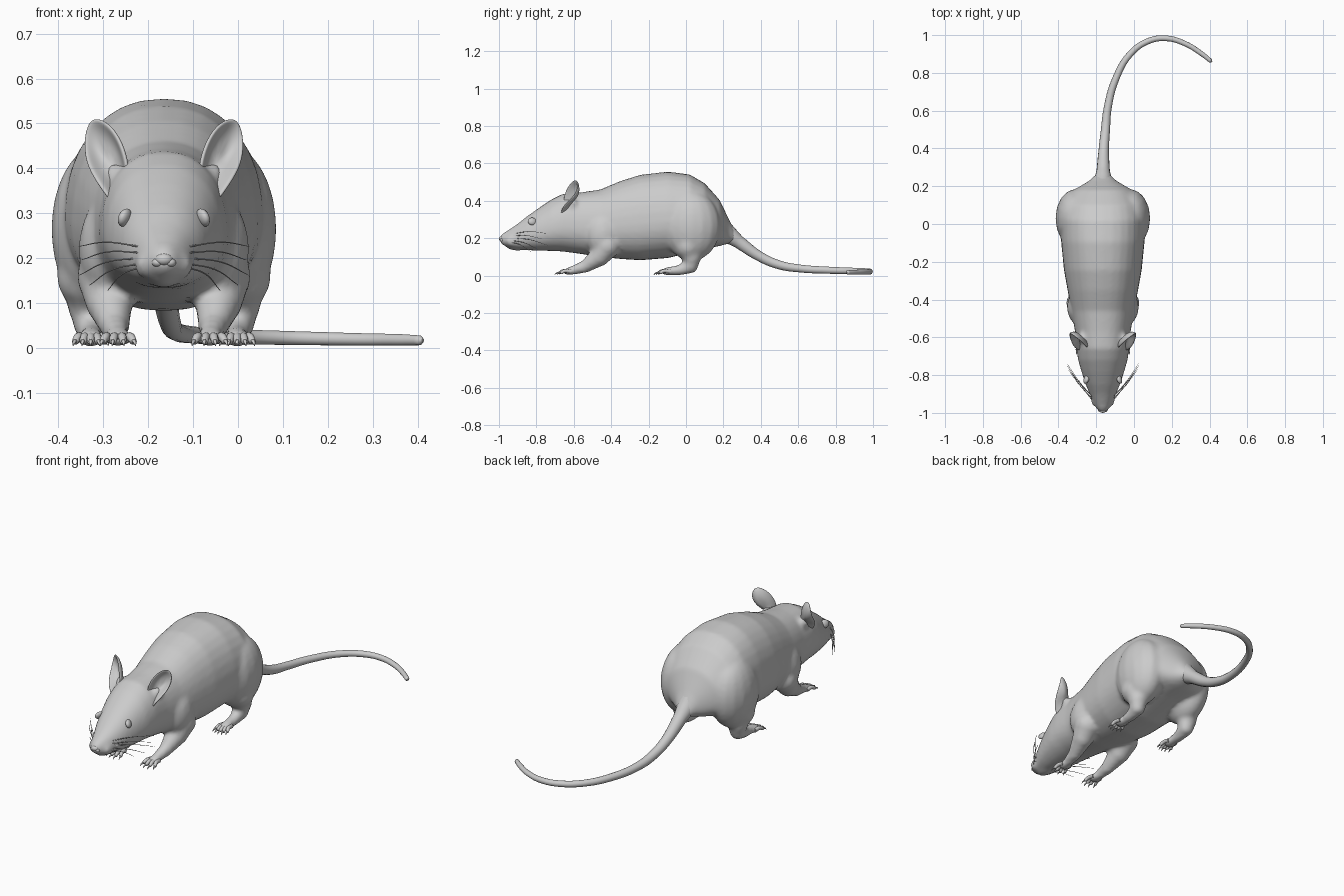
import bpy, bmesh, math
from mathutils import Vector

if "Cube" in bpy.data.objects:
    bpy.data.objects.remove(bpy.data.objects["Cube"])

CX = -0.165  # body centre line (the tail swings to +x)


def make_object(name, bm):
    me = bpy.data.meshes.new(name)
    bm.to_mesh(me)
    bm.free()
    for p in me.polygons:
        p.use_smooth = True
    ob = bpy.data.objects.new(name, me)
    bpy.context.collection.objects.link(ob)
    return ob


def loft(bm, rings):
    """Closed skin over rings of points, with outward normals."""
    vs = [[bm.verts.new(p) for p in r] for r in rings]
    n = len(vs[0])
    faces = [bm.faces.new((a[i], a[(i + 1) % n], b[(i + 1) % n], b[i]))
             for a, b in zip(vs, vs[1:]) for i in range(n)]
    faces += [bm.faces.new(vs[0]), bm.faces.new(vs[-1])]
    bmesh.ops.recalc_face_normals(bm, faces=faces)


def circle(n=16):
    return [(math.cos(2 * math.pi * i / n), math.sin(2 * math.pi * i / n)) for i in range(n)]


def ball(bm, loc, radii, stacks=9):
    rings = []
    for k in range(stacks + 1):
        a = math.pi * (0.03 + 0.94 * k / stacks)
        rings.append([(loc[0] + radii[0] * c * math.sin(a), loc[1] + radii[1] * s * math.sin(a),
                       loc[2] + radii[2] * math.cos(a)) for c, s in circle()])
    loft(bm, rings)


def limb(bm, pts):
    """Balls at the (x, y, z, radius) joints with cones between them."""
    for x, y, z, r in pts:
        ball(bm, (x, y, z), (r, r, r))
    for a, b in zip(pts, pts[1:]):
        d = (Vector(b[:3]) - Vector(a[:3])).normalized()
        u = d.cross(Vector((1, 0, 0))).normalized()
        v = d.cross(u)
        loft(bm, [[Vector(p[:3]) + (u * c + v * s) * p[3] for c, s in circle()] for p in (a, b)])


def tubes(name, paths, res=4):
    """Tapered round curves through (x, y, z, radius) points."""
    cu = bpy.data.curves.new(name, 'CURVE')
    cu.dimensions = '3D'
    cu.bevel_depth = 1.0
    cu.bevel_resolution = res
    cu.resolution_u = 6
    cu.use_fill_caps = True
    for path in paths:
        sp = cu.splines.new('BEZIER')
        sp.bezier_points.add(len(path) - 1)
        for bp, (x, y, z, r) in zip(sp.bezier_points, path):
            bp.co = (x, y, z)
            bp.radius = r
            bp.handle_left_type = bp.handle_right_type = 'AUTO'
    ob = bpy.data.objects.new(name, cu)
    bpy.context.collection.objects.link(ob)


def mx(s, pts):
    """Place points given as offsets from the centre line on side s."""
    return [(CX + s * p[0], *p[1:]) for p in pts]


# torso and head: (y, half width, bottom z, top z)
stations = [
    (-0.995, .014, .182, .208), (-.985, .028, .168, .222), (-.95, .048, .148, .243),
    (-.90, .070, .139, .277), (-.85, .091, .136, .317), (-.78, .114, .133, .367),
    (-.72, .131, .132, .407), (-.66, .140, .129, .437), (-.57, .147, .117, .444),
    (-.46, .166, .100, .460), (-.35, .187, .089, .506), (-.245, .206, .082, .539),
    (-.095, .221, .094, .556), (.02, .224, .123, .541), (.10, .208, .143, .494),
    (.18, .155, .158, .405), (.23, .070, .172, .300), (.27, .030, .180, .225)]
rings = []
for y, w, zb, zt in stations:
    zc = zb + 0.42 * (zt - zb)
    rings.append([(CX + w * math.copysign(abs(c) ** .88, c), y,
                   zc + (zt - zc if s > 0 else zc - zb) * math.copysign(abs(s) ** .95, s))
                  for c, s in circle(32)])
bm = bmesh.new()
loft(bm, rings)

# shoulders, haunches, legs and muzzle, fused with the torso
for s in (1, -1):
    ball(bm, (CX + s * .115, -.44, .22), (.075, .10, .12), 14)
    ball(bm, (CX + s * .145, .03, .265), (.106, .155, .185), 16)
    limb(bm, mx(s, [(.125, -.42, .16, .07), (.122, -.46, .105, .055), (.11, -.54, .048, .034),
                    (.102, -.63, .022, .021)]))
    limb(bm, mx(s, [(.165, .01, .16, .075), (.165, .03, .10, .052), (.162, .025, .052, .040),
                    (.162, -.03, .030, .029), (.163, -.11, .022, .021)]))
    ball(bm, (CX + s * .102, -.625, .022), (.034, .036, .018))
    ball(bm, (CX + s * .163, -.10, .022), (.034, .040, .018))
    ball(bm, (CX + s * .032, -.925, .185), (.034, .045, .034))
    limb(bm, mx(s, [(.085, -.625, .345, .040), (.108, -.605, .385, .026)]))  # ear root
ball(bm, (CX, -.90, .155), (.036, .06, .022))  # lower jaw
body = make_object("body", bm)
fuse = body.modifiers.new("fuse", 'REMESH')
fuse.mode = 'VOXEL'
fuse.voxel_size = 0.011
fuse.use_smooth_shade = True
soften = body.modifiers.new("soften", 'SMOOTH')
soften.factor = 0.5
soften.iterations = 6
# keep the fused result as plain mesh
baked = bpy.data.meshes.new_from_object(body.evaluated_get(bpy.context.evaluated_depsgraph_get()))
body.modifiers.clear()
body.data = baked

# nose pad with nostril wings
bm = bmesh.new()
ball(bm, (CX, -.984, .197), (.020, .016, .014))
for s in (1, -1):
    ball(bm, (CX + s * .014, -.982, .190), (.013, .013, .010))
make_object("nose", bm)

# tail
tubes("tail", [[(CX, .19, .25, .060), (-.164, .235, .215, .047), (-.163, .285, .178, .035),
                (-.160, .395, .102, .027), (-.151, .50, .057, .024), (-.140, .61, .038, .021),
                (-.10, .76, .029, .019), (-.02, .90, .025, .017), (.075, .968, .023, .016),
                (.17, .983, .021, .015), (.27, .955, .019, .014), (.36, .90, .018, .013),
                (.405, .864, .017, .011), (.412, .858, .017, .004)]], 5)

# eyes and ears; each ear is a cupped shell from a rim outline
rim = [(.078, -.655, .365), (.083, -.655, .42), (.100, -.637, .468), (.125, -.612, .502),
       (.155, -.590, .515), (.172, -.578, .497), (.179, -.580, .455), (.173, -.612, .412),
       (.153, -.655, .375), (.125, -.672, .335), (.105, -.665, .312), (.085, -.650, .325)]
hub = Vector((.122, -.615, .405))
for s, side in ((1, "right"), (-1, "left")):
    bm = bmesh.new()
    ball(bm, (0, 0, 0), (.013, .025, .021))
    eye = make_object(side + "_eye", bm)
    eye.location = (CX + s * .087, -.822, .290)
    eye.rotation_euler = (0, -s * .35, s * .35)

    bm = bmesh.new()
    loops = []
    for k, push in ((1, 0), (.8, .014), (.45, .024)):
        pts = [hub.lerp(Vector(p), k) + Vector((-.4, .9, 0)) * push for p in rim]
        loops.append([bm.verts.new((CX + s * p.x, p.y, p.z)) for p in pts])
    n = len(rim)
    for a, b in zip(loops, loops[1:]):
        for i in range(n):
            bm.faces.new((a[i], a[(i + 1) % n], b[(i + 1) % n], b[i]))
    bm.faces.new(loops[-1])
    ear = make_object(side + "_ear", bm)
    shell = ear.modifiers.new("thickness", 'SOLIDIFY')
    shell.thickness = 0.011
    shell.offset = 0
    smooth = ear.modifiers.new("round", 'SUBSURF')
    smooth.levels = smooth.render_levels = 2

# toes and claws
toes, claws = [], []
for s in (1, -1):
    for fx, fy, count in ((.102, -.635, 4), (.163, -.105, 5)):
        for i in range(count):
            f = 2 * i / (count - 1) - 1
            reach = .050 - .014 * f * f
            x0, x1 = fx + f * .022, fx + f * .034
            toes.append(mx(s, [(x0, fy + .02, .022, .011), ((x0 + x1) / 2, fy - reach * .45, .024, .010),
                               (x1, fy - reach * .9, .014, .008), (x1, fy - reach, .012, .003)]))
            claws.append(mx(s, [(x1, fy - reach * .85, .016, .005), (x1 + f * .003, fy - reach - .009, .013, .004),
                                (x1 + f * .005, fy - reach - .019, .005, .001)]))
tubes("toes", toes, 2)
tubes("claws", claws, 1)

# whiskers: (start y, start z, end x, end y, end z)
hairs = [(-.92, .225, .190, -.75, .226), (-.93, .212, .183, -.77, .196), (-.92, .200, .188, -.74, .162),
         (-.93, .188, .165, -.79, .140), (-.94, .180, .125, -.83, .128)]
whiskers = []
for s in (1, -1):
    for y0, z0, x1, y1, z1 in hairs:
        whiskers.append(mx(s, [(.050, y0, z0, .0020),
                               (.055 + (x1 - .055) * .55, y0 + (y1 - y0) * .5, (z0 + z1) / 2 + .010, .0016),
                               (x1, y1, z1, .0007)]))
tubes("whiskers", whiskers, 1)
